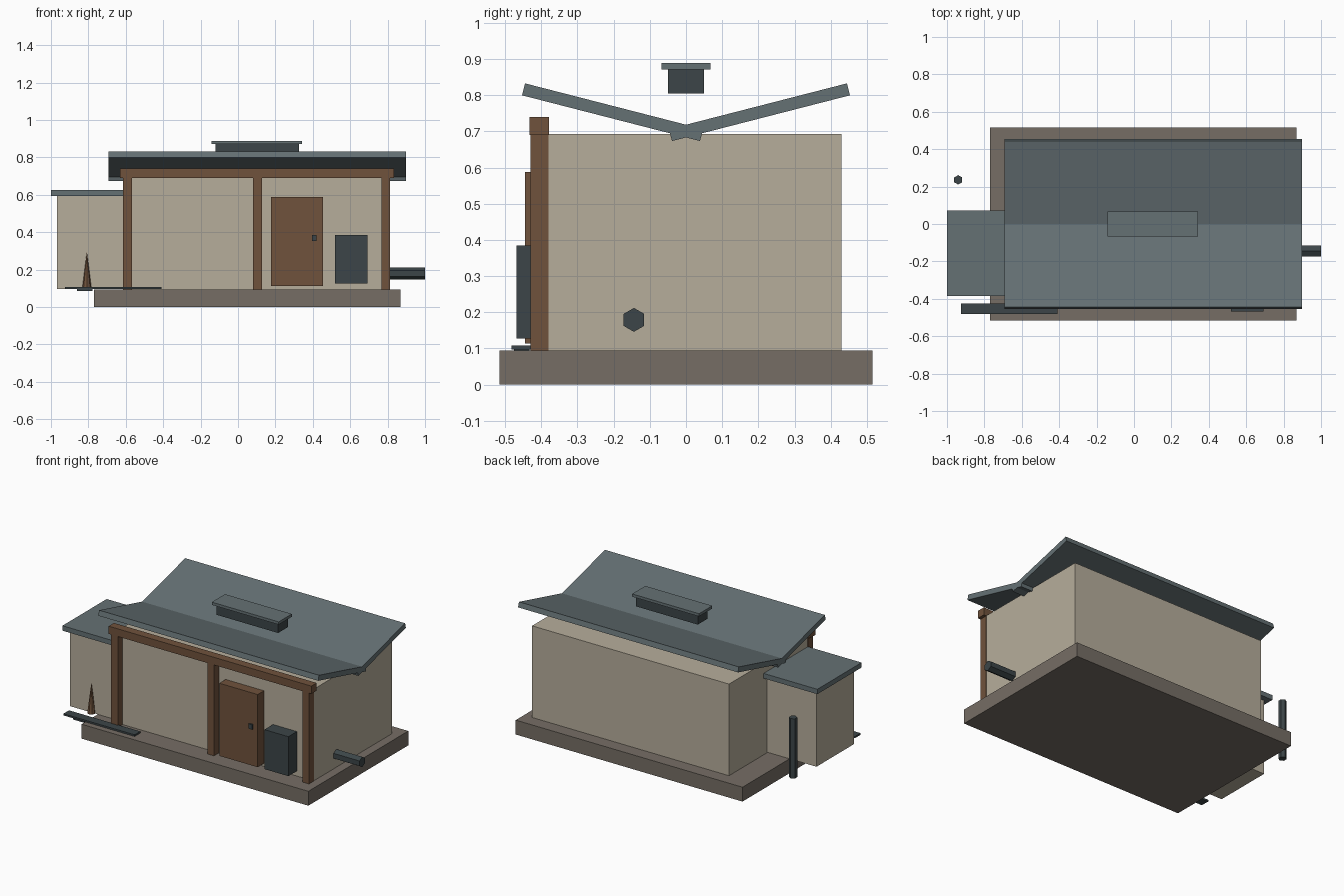
import bpy
import math

if "Cube" in bpy.data.objects:
    bpy.data.objects.remove(bpy.data.objects["Cube"])


def material(name, r, g, b):
    m = bpy.data.materials.new(name)
    m.diffuse_color = (r, g, b, 1)
    m.use_nodes = True
    m.node_tree.nodes["Principled BSDF"].inputs["Base Color"].default_value = m.diffuse_color
    return m


PLASTER = material("plaster", 0.47, 0.42, 0.33)
WOOD = material("wood", 0.16, 0.085, 0.045)
STONE = material("stone", 0.18, 0.155, 0.13)
SLATE = material("slate", 0.13, 0.165, 0.175)
METAL = material("dark_metal", 0.045, 0.06, 0.065)


def finish(name, mat):
    ob = bpy.context.object
    ob.name = name
    ob.data.name = name
    ob.data.materials.append(mat)
    return ob


def box(name, x, y, z, mat, tilt=0):
    """Box from (min, max) ranges, optionally tilted about its own x axis."""
    mid = [(a + b) / 2 for a, b in (x, y, z)]
    bpy.ops.mesh.primitive_cube_add(size=1, location=mid)
    ob = finish(name, mat)
    ob.scale = [b - a for a, b in (x, y, z)]
    ob.rotation_euler.x = tilt
    return ob


def cone(name, sides, r1, r2, depth, loc, mat, rot=(0, 0, 0)):
    bpy.ops.mesh.primitive_cone_add(vertices=sides, radius1=r1, radius2=r2,
                                    depth=depth, location=loc, rotation=rot)
    return finish(name, mat)


# Base slab and main room
box("foundation", (-0.77, 0.87), (-0.516, 0.516), (0, 0.094), STONE)
box("main_walls", (-0.612, 0.812), (-0.38, 0.43), (0.094, 0.693), PLASTER)

# Front timber frame
for side, x in (("left", -0.592), ("middle", 0.103), ("right", 0.79)):
    box(side + "_post", (x - 0.024, x + 0.024), (-0.43, -0.38), (0.094, 0.69), WOOD)
box("front_beam", (-0.632, 0.834), (-0.433, -0.378), (0.69, 0.74), WOOD)

# Inward-sloping roof: two tilted slabs meeting in a valley
for side, s in (("front", 1), ("back", -1)):
    y = -0.203 * s
    box(side + "_roof_slab", (-0.693, 0.897), (y - 0.254, y + 0.254),
        (0.736, 0.770), SLATE, -s * math.radians(14.4))

# Roof vent
box("vent_body", (-0.12, 0.325), (-0.05, 0.05), (0.805, 0.871), METAL)
box("vent_cap", (-0.142, 0.342), (-0.068, 0.068), (0.871, 0.889), SLATE)

# Side annex
box("annex_walls", (-0.968, -0.6), (-0.353, 0.035), (0.097, 0.595), PLASTER)
box("annex_roof", (-1.0, -0.58), (-0.385, 0.072), (0.594, 0.626), SLATE)

# Door, handle and cabinet on the front wall
box("door", (0.176, 0.454), (-0.445, -0.38), (0.113, 0.588), WOOD)
box("door_handle", (0.395, 0.42), (-0.455, -0.44), (0.353, 0.385), METAL)
box("cabinet", (0.519, 0.692), (-0.468, -0.38), (0.127, 0.385), METAL)

# Pipes: one out of the right wall, one upright behind the annex
cone("side_pipe", 6, 0.033, 0.033, 0.2, (0.9, -0.144, 0.179), METAL,
     (math.pi / 2, 0, math.pi / 2))
cone("upright_pipe", 6, 0.025, 0.025, 0.39, (-0.94, 0.236, 0.295), METAL)

# Plank, its small foot, and the spike by the annex
box("plank", (-0.925, -0.41), (-0.482, -0.424), (0.097, 0.108), METAL)
box("plank_foot", (-0.86, -0.777), (-0.475, -0.432), (0.085, 0.098), METAL)
cone("spike", 8, 0.025, 0, 0.2, (-0.808, -0.36, 0.198), WOOD)
